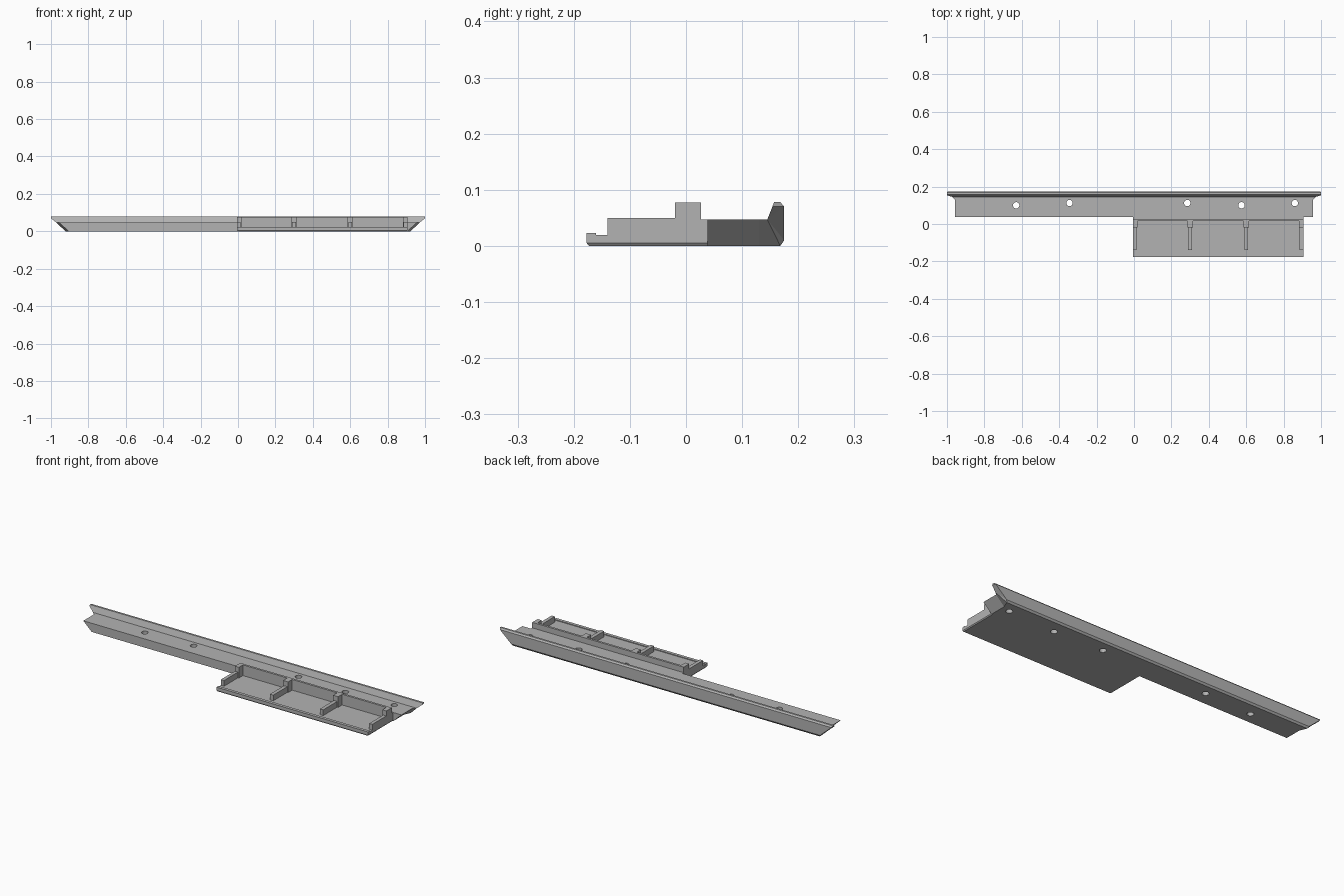
import bpy, bmesh
from mathutils import Matrix

cube = bpy.data.objects.get("Cube")
if cube:
    bpy.data.objects.remove(cube, do_unlink=True)

grey = bpy.data.materials.new("plain grey")
grey.use_nodes = True
colour = (0.45, 0.45, 0.45, 1)
grey.diffuse_color = colour
grey.node_tree.nodes["Principled BSDF"].inputs["Base Color"].default_value = colour


def finish(name, bm):
    bmesh.ops.recalc_face_normals(bm, faces=bm.faces)
    mesh = bpy.data.meshes.new(name)
    bm.to_mesh(mesh)
    bm.free()
    mesh.materials.append(grey)
    obj = bpy.data.objects.new(name, mesh)
    bpy.context.collection.objects.link(obj)
    return obj


def box(name, x0, x1, y0, y1, z0, z1):
    bm = bmesh.new()
    bmesh.ops.create_cube(bm, size=1)
    for v in bm.verts:
        v.co = (x1 if v.co.x > 0 else x0,
                y1 if v.co.y > 0 else y0,
                z1 if v.co.z > 0 else z0)
    return finish(name, bm)


# Long rail: (y, z, half length) section with undercut ends
section = [
    (0.038, 0, 0.906), (0.13, 0, 0.906), (0.168, 0, 0.922),
    (0.175, 0.01, 0.928), (0.175, 0.07, 0.996), (0.168, 0.078, 1),
    (0.157, 0.078, 1), (0.154, 0.07, 1), (0.145, 0.047, 0.972),
    (0.13, 0.047, 0.956), (0.038, 0.047, 0.956),
]
bm = bmesh.new()
left = [bm.verts.new((x, y, z)) for y, z, x in section]
right = [bm.verts.new((-x, y, z)) for y, z, x in section]
for i in range(len(section)):
    j = (i + 1) % len(section)
    bm.faces.new((left[i], left[j], right[j], right[i]))
for ring in (left, right):
    for cap in ((0, 1, 9, 10), (1, 2, 8, 9), (2, 3, 4, 7, 8), (4, 5, 6, 7)):
        bm.faces.new([ring[i] for i in cap])
bmesh.ops.triangulate(bm, faces=[f for f in bm.faces if len(f.verts) > 4])
rail = finish("long_rail", bm)

# Screw holes through the rail
bm = bmesh.new()
for x, y in ((-0.63, 0.1), (-0.345, 0.112), (0.285, 0.112), (0.575, 0.1), (0.86, 0.112)):
    bmesh.ops.create_cone(bm, cap_ends=True, segments=24, radius1=0.017,
                          radius2=0.017, depth=0.3,
                          matrix=Matrix.Translation((x, y, 0.02)))
cutter = finish("hole_cutter", bm)
cutter.hide_render = True
cut = rail.modifiers.new("holes", "BOOLEAN")
cut.operation = "DIFFERENCE"
cut.solver = "EXACT"
cut.object = cutter
bpy.context.view_layer.objects.active = rail
bpy.ops.object.modifier_apply(modifier=cut.name)
bpy.data.objects.remove(cutter, do_unlink=True)

# Tray floor with a bevelled underside
x0, x1 = -0.005, 0.905
floor = box("tray_floor", x0, x1, -0.177, 0.038, 0.005, 0.019)
bm = bmesh.new()
bm.from_mesh(floor.data)
base = [f for f in bm.faces if f.normal.z < -0.5]
new = bmesh.ops.extrude_face_region(bm, geom=base)["geom"]
for v in (g for g in new if isinstance(g, bmesh.types.BMVert)):
    v.co.z = 0
    v.co.x += 0.004 if v.co.x < 0.4 else -0.004
    if v.co.y < 0:
        v.co.y += 0.004
bmesh.ops.delete(bm, geom=base, context="FACES_ONLY")
bmesh.ops.recalc_face_normals(bm, faces=bm.faces)
bm.to_mesh(floor.data)
bm.free()

# Tray walls
box("tray_front_lip", x0, x1, -0.177, -0.16, 0.018, 0.023)
box("tray_back_wall", x0, x1, 0.015, 0.027, 0.018, 0.077)
box("tray_back_ledge", x0, x1, 0.027, 0.038, 0.018, 0.047)

# Dividing ribs with a taller post against the back wall
for n, x in enumerate((0.004, 0.3, 0.6, 0.896), 1):
    box(f"rib_{n}", max(x - 0.01, x0), min(x + 0.01, x1), -0.14, -0.01, 0.018, 0.05)
    box(f"rib_post_{n}", max(x - 0.015, x0), min(x + 0.015, x1), -0.02, 0.016, 0.018, 0.077)
